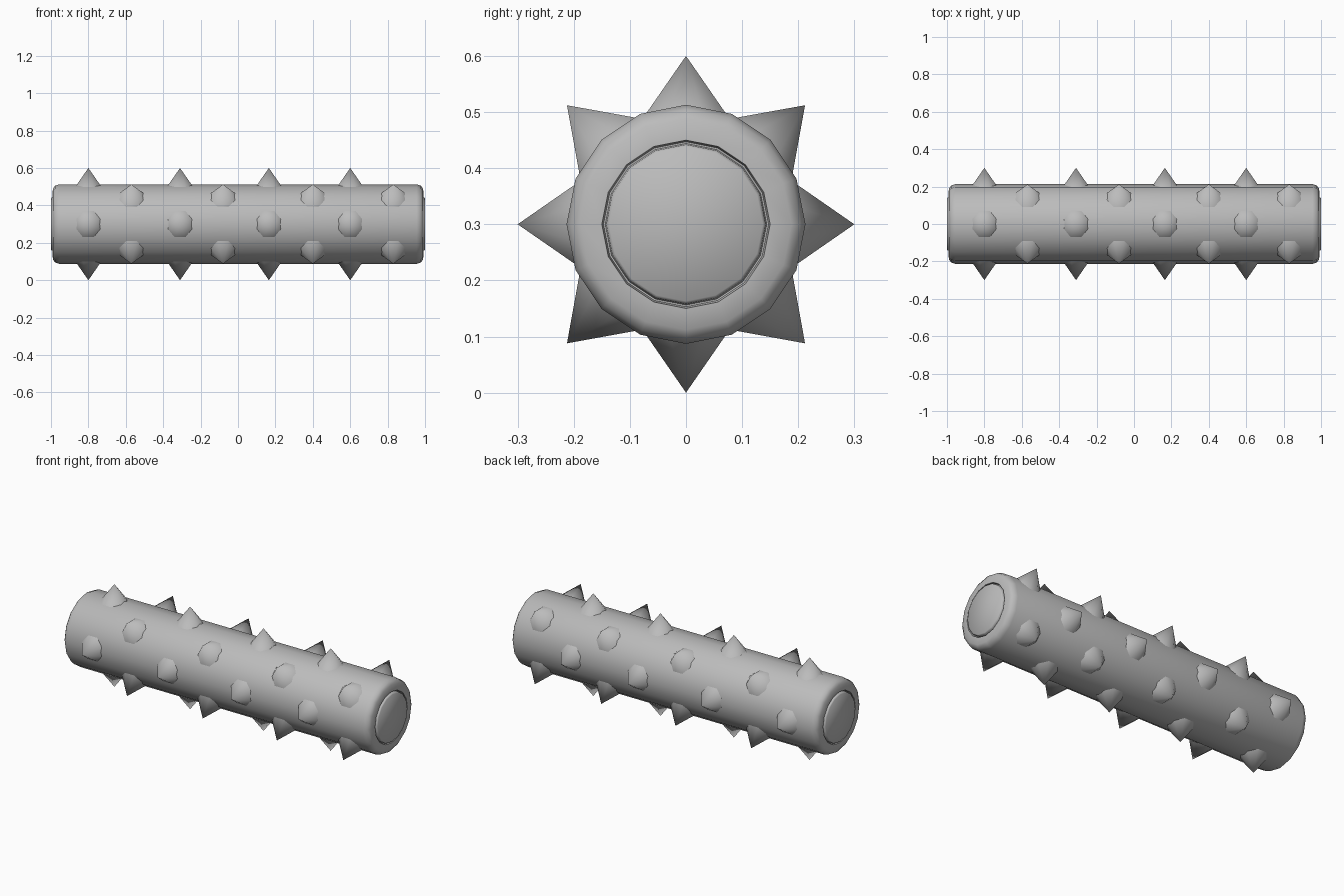
import bpy, bmesh, math
from mathutils import Vector, Matrix

cube = bpy.data.objects.get("Cube")
if cube:
    bpy.data.objects.remove(cube)

AXIS = Vector((0, 0, 0.3))
SIDES = 16

grey = bpy.data.materials.new("plain grey")
grey.use_nodes = True
grey.diffuse_color = (0.5, 0.5, 0.5, 1)
grey.node_tree.nodes["Principled BSDF"].inputs["Base Color"].default_value = (0.5, 0.5, 0.5, 1)


def add_object(name, bm, angle):
    bmesh.ops.recalc_face_normals(bm, faces=bm.faces)
    mesh = bpy.data.meshes.new(name)
    bm.to_mesh(mesh)
    bm.free()
    mesh.materials.append(grey)
    obj = bpy.data.objects.new(name, mesh)
    bpy.context.collection.objects.link(obj)
    bpy.ops.object.select_all(action="DESELECT")
    obj.select_set(True)
    bpy.context.view_layer.objects.active = obj
    bpy.ops.object.shade_smooth_by_angle(angle=math.radians(angle))
    return obj


# Roller body: rounded rim, narrow groove and raised end cap, as (x, radius)
half = [(0.955, 0.213), (0.978, 0.205), (0.99, 0.188), (0.992, 0.15),
        (0.975, 0.147), (0.975, 0.144), (0.995, 0.142), (1.0, 0.137)]
profile = [(-x, r) for x, r in reversed(half)] + half
bm = bmesh.new()
rings = []
for x, r in profile:
    angles = [math.tau * i / SIDES for i in range(SIDES)]
    rings.append([bm.verts.new(AXIS + Vector((x, r * math.cos(a), r * math.sin(a))))
                  for a in angles])
for a, b in zip(rings, rings[1:]):
    for i in range(SIDES):
        j = (i + 1) % SIDES
        bm.faces.new((a[i], a[j], b[j], b[i]))
bm.faces.new(rings[0])
bm.faces.new(rings[-1])
add_object("roller_body", bm, 50)


# Spikes: rings of four, alternately straight and turned by 45 degrees
def spike_ring(bm, x, turn):
    for k in range(4):
        angle = turn + k * math.pi / 2
        place = (Matrix.Translation(AXIS + Vector((x, 0, 0)))
                 @ Matrix.Rotation(angle, 4, "X")
                 @ Matrix.Translation((0, 0, 0.24))
                 @ Matrix.Rotation(math.pi / 8, 4, "Z"))
        bmesh.ops.create_cone(bm, cap_ends=True, segments=8, radius1=0.09,
                              radius2=0, depth=0.12, matrix=place)


for name, turn, stations in (
        ("straight_spikes", 0, (-0.8, -0.31, 0.165, 0.6)),
        ("diagonal_spikes", math.pi / 4, (-0.57, -0.08, 0.4, 0.83))):
    bm = bmesh.new()
    for x in stations:
        spike_ring(bm, x, turn)
    add_object(name, bm, 60)
